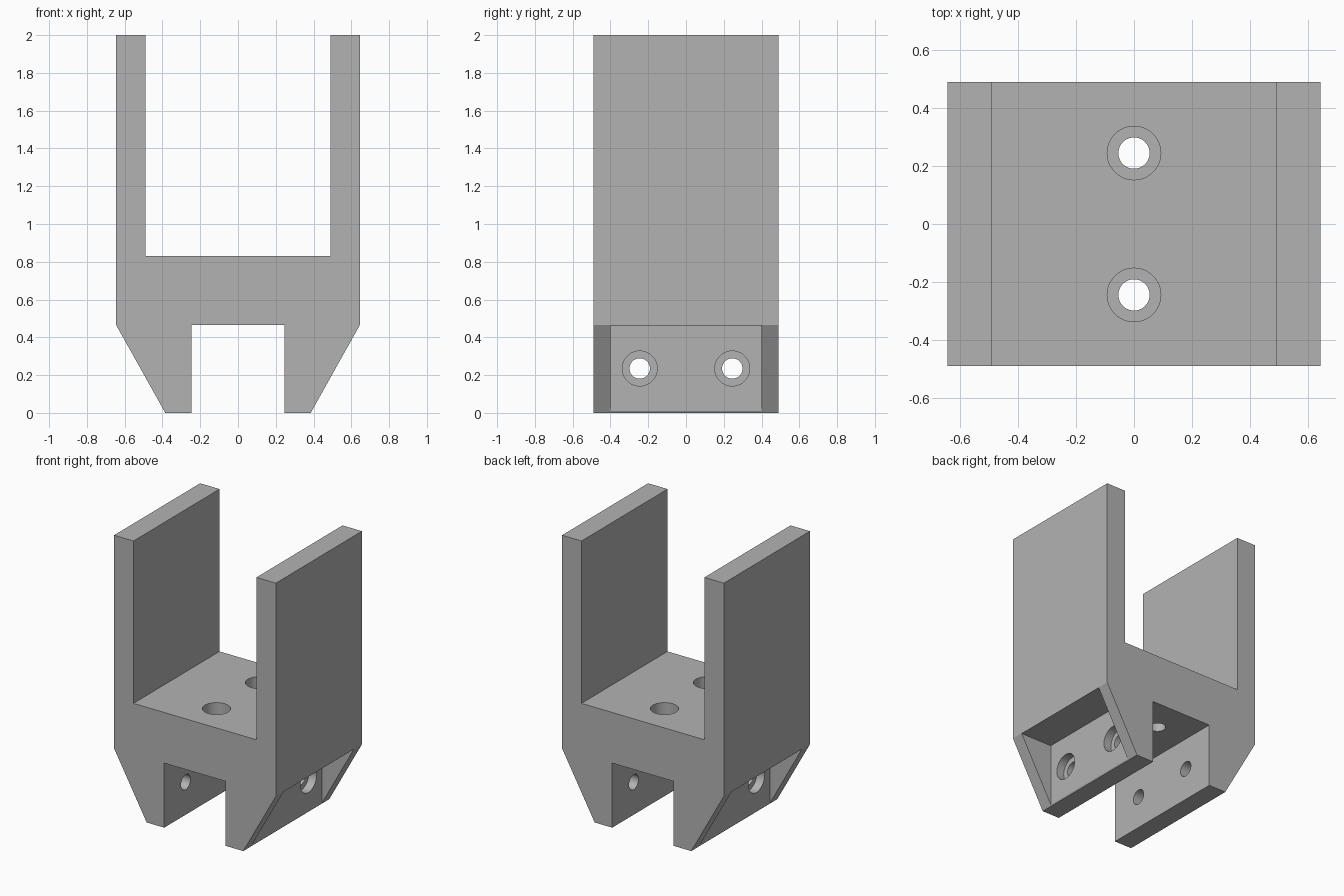
import bpy, bmesh
from math import pi
from mathutils import Matrix, Vector

cube = bpy.data.objects.get("Cube")
if cube:
    bpy.data.objects.remove(cube, do_unlink=True)

DEPTH = 0.49         # half depth of the bracket
FLOOR, SLOT = 0.83, 0.465
HOLE_Y = 0.245

grey = bpy.data.materials.new("plain grey")
grey.use_nodes = True
colour = (0.45, 0.45, 0.45, 1)
grey.diffuse_color = colour
grey.node_tree.nodes["Principled BSDF"].inputs["Base Color"].default_value = colour


def finish(name, bm):
    bmesh.ops.recalc_face_normals(bm, faces=bm.faces)
    mesh = bpy.data.meshes.new(name)
    bm.to_mesh(mesh)
    bm.free()
    mesh.materials.append(grey)
    ob = bpy.data.objects.new(name, mesh)
    bpy.context.collection.objects.link(ob)
    return ob


def box(name, lo, hi):
    bm = bmesh.new()
    lo, hi = Vector(lo), Vector(hi)
    size = Matrix.Diagonal((*(hi - lo), 1))
    bmesh.ops.create_cube(bm, size=1, matrix=Matrix.Translation((lo + hi) / 2) @ size)
    return finish(name, bm)


def rod(name, centre, radius, length, axis):
    bm = bmesh.new()
    turn = Matrix.Rotation(pi / 2, 4, "Y") if axis == "X" else Matrix()
    bmesh.ops.create_cone(bm, cap_ends=True, segments=48, radius1=radius, radius2=radius,
                          depth=length, matrix=Matrix.Translation(centre) @ turn)
    return finish(name, bm)


# Bracket body: mirrored fork profile pulled through the depth
half = [(0.245, SLOT), (0.245, 0), (0.385, 0), (0.645, SLOT),
        (0.645, 2), (0.49, 2), (0.49, FLOOR)]
profile = half + [(-x, z) for x, z in reversed(half)]
bm = bmesh.new()
face = bm.faces.new([bm.verts.new((x, -DEPTH, z)) for x, z in profile])
pulled = bmesh.ops.extrude_face_region(bm, geom=[face])["geom"]
bmesh.ops.translate(bm, vec=(0, 2 * DEPTH, 0),
                    verts=[v for v in pulled if isinstance(v, bmesh.types.BMVert)])
body = finish("fork_bracket", bm)

# Cutters: pockets in the sloped feet, screw holes and their counterbores
cutters = []
for side in (-1, 1):
    xs = sorted((side * 0.39, side * 0.8))
    cutters.append(box("pocket_cutter", (xs[0], -0.4, -0.1), (xs[1], 0.4, SLOT - 0.002)))
for y in (-HOLE_Y, HOLE_Y):
    cutters.append(rod("floor_hole_cutter", (0, y, 0.65), 0.054, 0.6, "Z"))
    cutters.append(rod("floor_bore_cutter", (0, y, FLOOR), 0.0925, 0.5, "Z"))
    cutters.append(rod("foot_hole_cutter", (0, y, 0.235), 0.054, 1.0, "X"))
    for side in (-1, 1):
        cutters.append(rod("foot_bore_cutter", (side * 0.43, y, 0.235), 0.0925, 0.2, "X"))

for cutter in cutters:
    cutter.hide_render = True
    mod = body.modifiers.new(cutter.name, "BOOLEAN")
    mod.operation = "DIFFERENCE"
    mod.solver = "EXACT"
    mod.object = cutter

# Bake the cuts and drop the cutters
bpy.context.view_layer.update()
cut = bpy.data.meshes.new_from_object(body.evaluated_get(bpy.context.evaluated_depsgraph_get()))
body.modifiers.clear()
body.data = cut
for cutter in cutters:
    bpy.data.objects.remove(cutter, do_unlink=True)

# Smooth hole walls, sharp edges elsewhere
bpy.ops.object.select_all(action="DESELECT")
body.select_set(True)
bpy.context.view_layer.objects.active = body
bpy.ops.object.shade_smooth_by_angle(angle=pi / 9)
